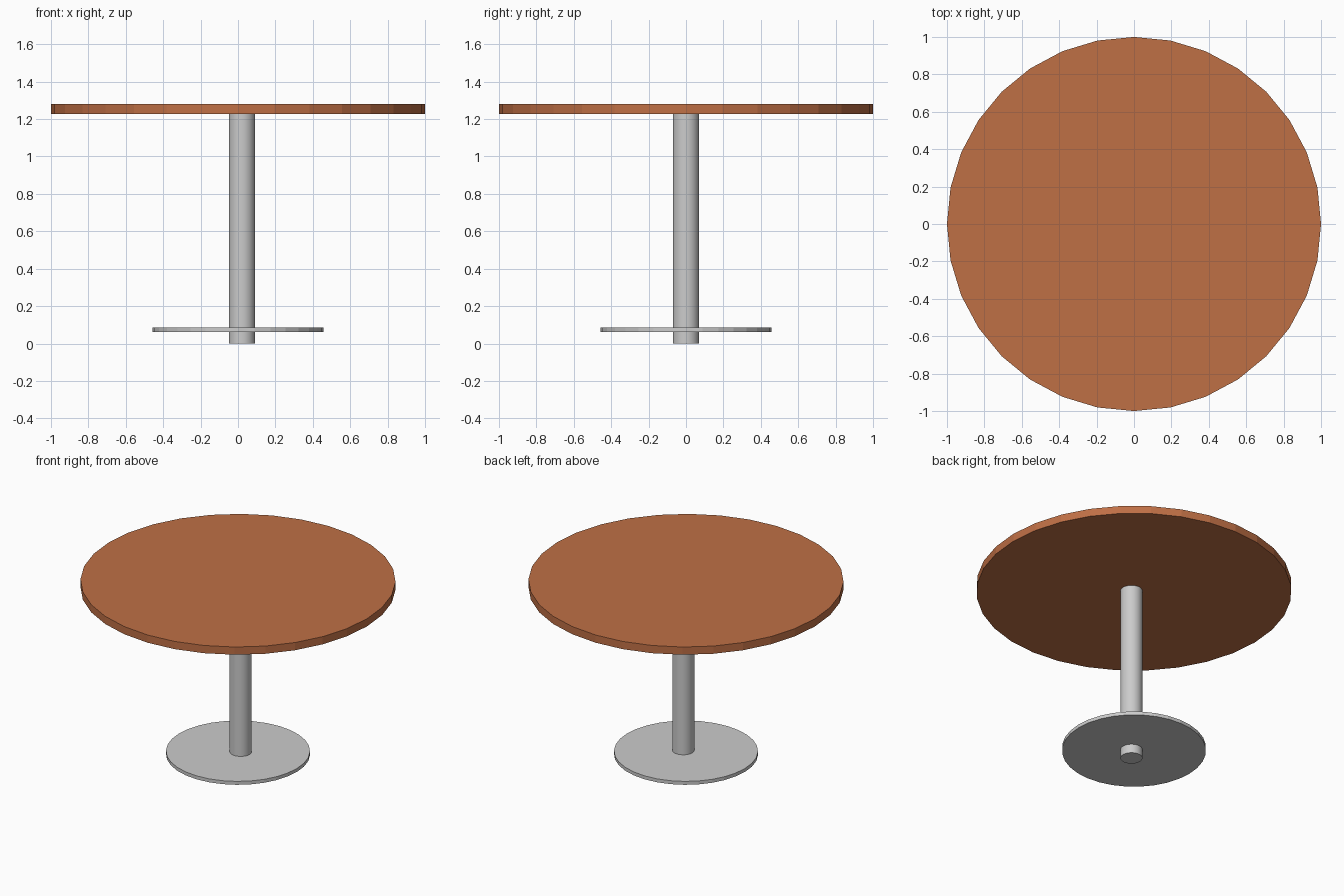
import bpy
import math

if "Cube" in bpy.data.objects:
    bpy.data.objects.remove(bpy.data.objects["Cube"])


def disc(name, radius, z0, z1, x=0.0, sides=32):
    bpy.ops.mesh.primitive_cylinder_add(
        vertices=sides, radius=radius, depth=z1 - z0, location=(x, 0, (z0 + z1) / 2))
    obj = bpy.context.object
    obj.name = name
    return obj


# Wooden round top
top = disc("table_top", 1.0, 1.226, 1.28)
wood = bpy.data.materials.new("wood")
wood.diffuse_color = (0.52, 0.16, 0.06, 1)
wood.use_nodes = True
wood.node_tree.nodes["Principled BSDF"].inputs["Base Color"].default_value = wood.diffuse_color
top.data.materials.append(wood)

# Metal column, slightly off centre, running through the base to the floor
column = disc("column", 0.07, 0.0, 1.226, x=0.021)
bpy.ops.object.shade_smooth_by_angle(angle=math.radians(30))

# Thin round base plate
disc("base_plate", 0.457, 0.062, 0.086)
